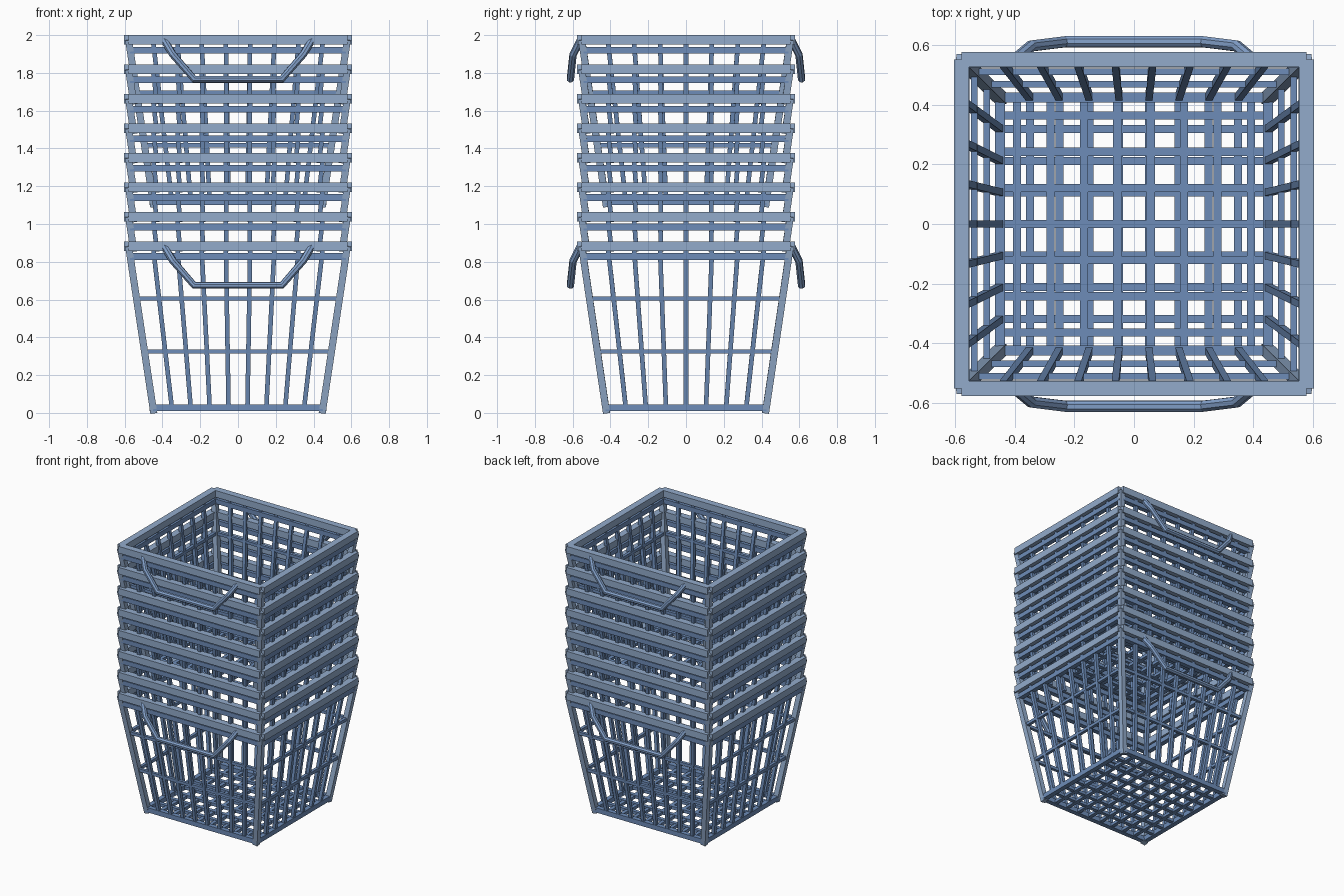
import bpy, bmesh
from mathutils import Vector

if "Cube" in bpy.data.objects:
    bpy.data.objects.remove(bpy.data.objects["Cube"])

# ---- colours
def material(name, rgb):
    m = bpy.data.materials.new(name)
    m.diffuse_color = (*rgb, 1)
    m.use_nodes = True
    m.node_tree.nodes["Principled BSDF"].inputs["Base Color"].default_value = m.diffuse_color
    return m

FRAME = material("light frame blue", (0.29, 0.41, 0.60))
WIRE = material("wire blue", (0.155, 0.265, 0.48))
GRIP = material("handle blue", (0.23, 0.36, 0.60))

# ---- basket dimensions
STEP = 0.156          # stacking distance
COUNT = 8
RIM_Z = 0.883
BOT = (0.446, 0.421)  # half sizes at the floor
TOP = (0.579, 0.552)  # half sizes at the rim
NX, NY = 8, 7         # wires on front and side walls


def half(z):
    t = z / RIM_Z
    return [b + (a - b) * t for a, b in zip(TOP, BOT)]


def beam(bm, a, b, w, h=None):
    """Rectangular bar from a to b, w wide and h deep."""
    a, b = Vector(a), Vector(b)
    h = h or w
    d = (b - a).normalized()
    ref = Vector((0, 0, 1)) if abs(d.z) < 0.5 else Vector((0, 1, 0))
    s = d.cross(ref).normalized()
    u = s.cross(d)
    rings = []
    for p in (a, b):
        rings.append([bm.verts.new(p + s * i * w / 2 + u * j * h / 2)
                      for i, j in ((-1, -1), (1, -1), (1, 1), (-1, 1))])
    r0, r1 = rings
    bm.faces.new(r0[::-1])
    bm.faces.new(r1)
    for i in range(4):
        k = (i + 1) % 4
        bm.faces.new((r0[i], r0[k], r1[k], r1[i]))


def ring(bm, z, w, h, z0):
    x, y = half(z)
    for s in (-1, 1):
        beam(bm, (-x, s * y, z + z0), (x, s * y, z + z0), w, h)
        beam(bm, (s * x, -y, z + z0), (s * x, y, z + z0), w, h)


def finish(bm, name, mat):
    bmesh.ops.recalc_face_normals(bm, faces=bm.faces)
    me = bpy.data.meshes.new(name)
    bm.to_mesh(me)
    bm.free()
    me.materials.append(mat)
    bpy.context.collection.objects.link(bpy.data.objects.new(name, me))


def frame(z0, low, name):
    # rim and four leaning corner posts
    bm = bmesh.new()
    ring(bm, RIM_Z, 0.05, 0.05, z0)
    x0, y0 = half(low)
    x1, y1 = TOP
    for sx in (-1, 1):
        for sy in (-1, 1):
            beam(bm, (sx * x0, sy * y0, low + z0),
                 (sx * x1, sy * y1, RIM_Z + z0), 0.037)
    finish(bm, name, FRAME)


def wires(z0, low, levels, name):
    # upright wires and horizontal rings of the walls
    bm = bmesh.new()
    (x0, y0), (x1, y1) = half(low), TOP
    for s in (-1, 1):
        for i in range(1, NX + 1):
            f = 2 * i / (NX + 1) - 1
            beam(bm, (f * x0, s * y0, low + z0), (f * x1, s * y1, RIM_Z + z0), 0.024)
        for i in range(1, NY + 1):
            f = 2 * i / (NY + 1) - 1
            beam(bm, (s * x0, f * y0, low + z0), (s * x1, f * y1, RIM_Z + z0), 0.024)
    for z, t in levels:
        ring(bm, z, t, t, z0)
    finish(bm, name, WIRE)


def floor(z0, centred, name):
    # crossing floor wires
    bm = bmesh.new()
    x, y = half(0.025)

    def spots(n):
        if centred:
            return [2 * (i + 0.5) / n - 1 for i in range(n)]
        return [2 * (i + 1) / (n + 1) - 1 for i in range(n)]
    for f in spots(NX):
        beam(bm, (f * x, -y, z0 + 0.025), (f * x, y, z0 + 0.025), 0.027, 0.022)
    for f in spots(NY):
        beam(bm, (-x, f * y, z0 + 0.028), (x, f * y, z0 + 0.028), 0.027, 0.022)
    finish(bm, name, WIRE)


def handle(z0, side, name):
    # bent round bar hanging outside the rim
    half_path = [(0.39, 0.56, 0.88), (0.345, 0.598, 0.805), (0.232, 0.612, 0.675)]
    path = [(-x, y, z) for x, y, z in half_path] + half_path[::-1]
    cu = bpy.data.curves.new(name, 'CURVE')
    cu.dimensions = '3D'
    cu.bevel_depth = 0.02
    cu.bevel_resolution = 2
    cu.use_fill_caps = True
    sp = cu.splines.new('POLY')
    sp.points.add(len(path) - 1)
    for p, (x, y, z) in zip(sp.points, path):
        p.co = (x, side * y, z + z0, 1)
    sp.use_smooth = False
    cu.materials.append(GRIP)
    bpy.context.collection.objects.link(bpy.data.objects.new(name, cu))


# ---- the stack: first and last baskets are complete, the rest show their upper part
for k in range(COUNT):
    z0 = k * STEP
    full = k in (0, COUNT - 1)
    low = 0.0 if full else 0.70
    levels = [(0.828, 0.035)]
    if full:
        levels += [(0.605, 0.022), (0.325, 0.022), (0.027, 0.035)]
    frame(z0, low, f"basket_frame_{k + 1}")
    wires(z0, low + (0.015 if full else 0), levels, f"basket_wires_{k + 1}")
    if full:
        floor(z0, k > 0, f"basket_floor_{k + 1}")
        handle(z0, -1, f"front_handle_{k + 1}")
        handle(z0, 1, f"back_handle_{k + 1}")
